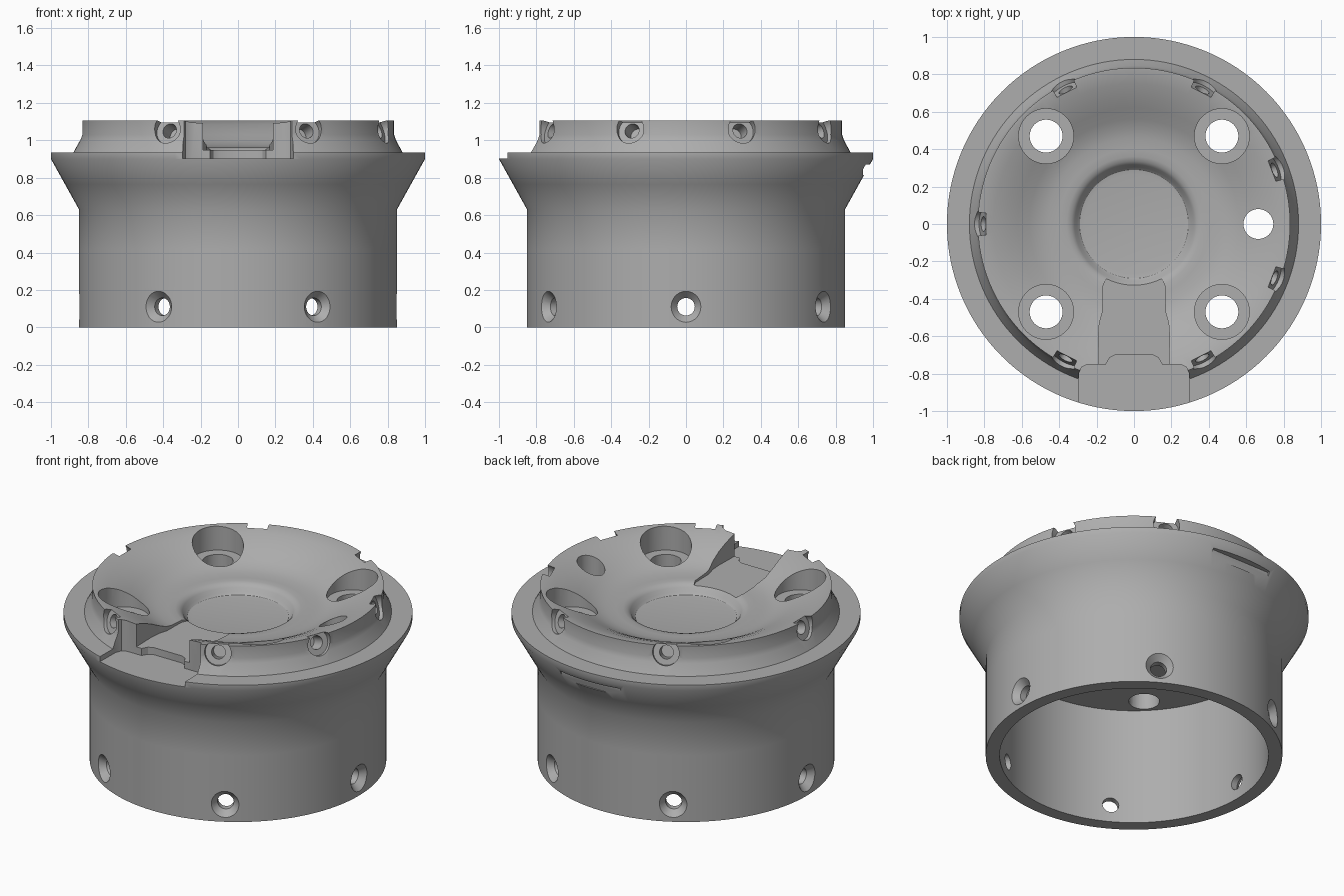
import bpy, bmesh
from math import radians, pi
from mathutils import Vector, Matrix

cube = bpy.data.objects.get("Cube")
if cube:
    bpy.data.objects.remove(cube, do_unlink=True)

grey = bpy.data.materials.new("machined_grey")
grey.use_nodes = True
colour = (0.42, 0.42, 0.42, 1)
grey.diffuse_color = colour
grey.node_tree.nodes["Principled BSDF"].inputs["Base Color"].default_value = colour


def make(name, bm):
    bmesh.ops.recalc_face_normals(bm, faces=bm.faces)
    mesh = bpy.data.meshes.new(name)
    bm.to_mesh(mesh)
    bm.free()
    mesh.materials.append(grey)
    obj = bpy.data.objects.new(name, mesh)
    bpy.context.collection.objects.link(obj)
    return obj


def lathe(name, profile, steps, matrix=None):
    """Spin an (r, z) profile, which starts and ends on the axis, into a solid."""
    bm = bmesh.new()
    verts = [bm.verts.new((r, 0, z)) for r, z in profile]
    edges = [bm.edges.new(pair) for pair in zip(verts, verts[1:])]
    bmesh.ops.spin(bm, geom=verts + edges, cent=(0, 0, 0), axis=(0, 0, 1),
                   angle=2 * pi, steps=steps, use_duplicate=False)
    bmesh.ops.remove_doubles(bm, verts=bm.verts, dist=1e-5)
    if matrix:
        bm.transform(matrix)
    return make(name, bm)


def prism(name, half, low, high):
    """Extrude an outline given by its +x half, mirrored to -x."""
    outline = half + [(-x, y) for x, y in reversed(half)]
    bm = bmesh.new()
    face = bm.faces.new([bm.verts.new((x, y, low)) for x, y in outline])
    grown = bmesh.ops.extrude_face_region(bm, geom=[face])["geom"]
    bmesh.ops.translate(bm, vec=(0, 0, high - low),
                        verts=[v for v in grown if isinstance(v, bmesh.types.BMVert)])
    return make(name, bm)


def turned(angle, radius, z, tilt=0):
    """Frame whose local z points outward at an angle around the body."""
    return (Matrix.Rotation(radians(angle), 4, 'Z') @ Matrix.Translation((radius, 0, z))
            @ Matrix.Rotation(radians(90 - tilt), 4, 'Y'))


# Body: hollow skirt, flared flange, raised crown and dished top
wall = [(0, 0.74), (0.77, 0.74), (0.77, 0.4), (0.77, 0.2), (0.77, 0),
        (0.85, 0), (0.85, 0.22), (0.85, 0.42), (0.85, 0.63), (0.925, 0.765),
        (1, 0.9), (1, 0.935), (0.88, 0.935), (0.845, 1.0), (0.835, 1.03), (0.835, 1.105)]
dish = [(0.825, 1.105), (0.75, 1.085), (0.68, 1.058), (0.62, 1.03), (0.56, 0.998),
        (0.51, 0.978), (0.46, 0.967), (0.4, 0.963), (0.36, 0.962), (0.335, 0.955),
        (0.318, 0.94), (0.305, 0.918), (0.29, 0.904), (0.265, 0.9), (0, 0.9)]
body = lathe("flanged_housing", wall + dish, 128)

cutters = []

# Four counterbored bolt holes and one plain hole through the top
bolt = [(0, 0.6), (0.088, 0.6), (0.088, 0.95), (0.147, 0.95), (0.147, 1.3), (0, 1.3)]
for x in (-0.47, 0.47):
    for y in (-0.47, 0.47):
        cutters.append(lathe("bolt_hole", bolt, 40, Matrix.Translation((x, y, 0))))
cutters.append(lathe("side_hole", [(0, 0.6), (0.08, 0.6), (0.08, 1.3), (0, 1.3)], 32,
                     Matrix.Translation((0.665, 0, 0))))

# Six countersunk screw holes around the skirt
screw = [(0, -0.15), (0.047, -0.15), (0.047, -0.04), (0.083, 0), (0.083, 0.1), (0, 0.1)]
for i in range(6):
    cutters.append(lathe("screw_hole", screw, 32, turned(60 * i, 0.85, 0.11)))

# Scalloped pin seats around the crown
seat = [(0, -0.09), (0.04, -0.09), (0.04, 0), (0.076, 0), (0.085, 0.3), (0, 0.3)]
for angle in (21, 63, 117, 180, -117, -63, -21):
    cutters.append(lathe("pin_seat", seat, 28, turned(angle, 0.805, 1.05, 18)))

# Front opening, inner channel and rear slot
cutters.append(prism("front_opening", [(0.3, -1.1), (0.295, -0.8), (0.28, -0.765),
                                       (0.25, -0.75), (0.15, -0.75), (0.13, -0.715),
                                       (0.1, -0.7)], 0.903, 1.3))
cutters.append(prism("cable_channel", [(0.185, -0.8), (0.19, -0.6), (0.185, -0.53),
                                       (0.168, -0.47), (0.165, -0.33), (0.15, -0.295)],
                     0.948, 1.3))
cutters.append(prism("rear_slot", [(0.21, 0.945), (0.21, 1.1)], 0.815, 0.87))

# Cut everything out of the body
bpy.context.view_layer.objects.active = body
for cutter in cutters:
    mod = body.modifiers.new("cut", 'BOOLEAN')
    mod.operation = 'DIFFERENCE'
    mod.solver = 'EXACT'
    mod.object = cutter
    bpy.ops.object.modifier_apply(modifier=mod.name)
    bpy.data.objects.remove(cutter, do_unlink=True)

# Smooth turned surfaces with crisp machined edges
bpy.ops.object.select_all(action='DESELECT')
body.select_set(True)
bpy.ops.object.shade_smooth_by_angle(angle=radians(32))
